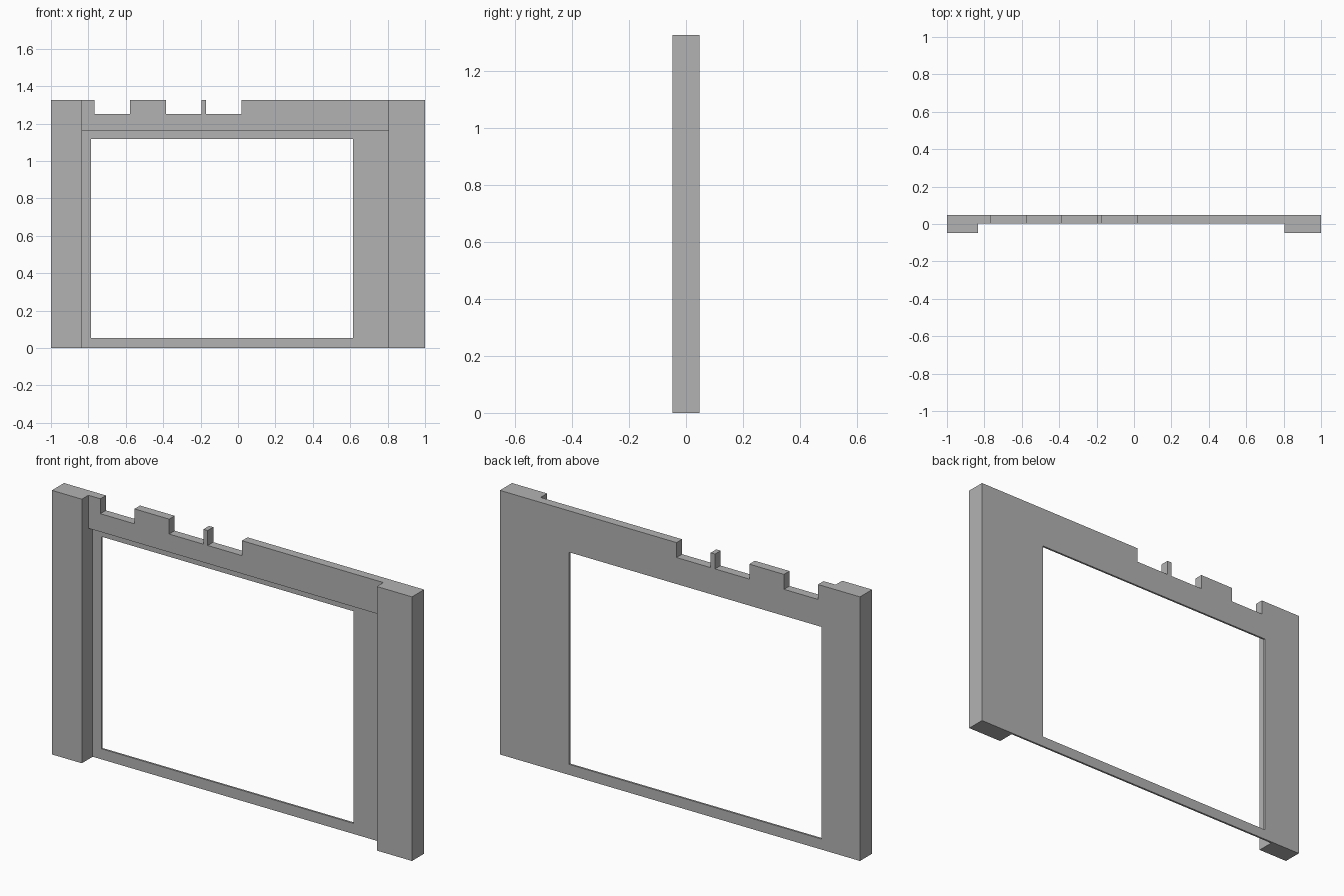
import bpy
import bmesh

cube = bpy.data.objects.get("Cube")
if cube:
    bpy.data.objects.remove(cube, do_unlink=True)

grey = bpy.data.materials.new("plain grey")
grey.use_nodes = True
colour = (0.45, 0.45, 0.45, 1)
grey.diffuse_color = colour
grey.node_tree.nodes["Principled BSDF"].inputs["Base Color"].default_value = colour

HEIGHT = 1.326
BACK, FRONT = 0.048, -0.048
LEFT, RIGHT = 0.805, -0.834     # inner edges of the posts
BAR_BOTTOM = 1.16


def rect(x0, x1, z0, z1):
    return [(x0, z0), (x1, z0), (x1, z1), (x0, z1)]


def panel(name, outline, front, hole=None):
    """Extrude a front outline, optionally with a four-sided hole, to the back plane."""
    bm = bmesh.new()
    outer = [bm.verts.new((x, front, z)) for x, z in outline]
    if hole:
        inner = [bm.verts.new((x, front, z)) for x, z in hole]
        for i in range(4):
            j = (i + 1) % 4
            bm.faces.new((outer[i], outer[j], inner[j], inner[i]))
    else:
        bm.faces.new(outer)
    result = bmesh.ops.extrude_face_region(bm, geom=bm.faces[:], use_keep_orig=True)
    moved = [v for v in result["geom"] if isinstance(v, bmesh.types.BMVert)]
    bmesh.ops.translate(bm, verts=moved, vec=(0, BACK - front, 0))
    bmesh.ops.recalc_face_normals(bm, faces=bm.faces[:])
    mesh = bpy.data.meshes.new(name)
    bm.to_mesh(mesh)
    bm.free()
    mesh.materials.append(grey)
    obj = bpy.data.objects.new(name, mesh)
    bpy.context.collection.objects.link(obj)
    return obj


# Thick side posts
panel("right_post", rect(-1, RIGHT, 0, HEIGHT), FRONT)
panel("left_post", rect(LEFT, 1, 0, HEIGHT), FRONT)

# Top bar with three square notches
NOTCH_FLOOR = 1.251
notches = [(-0.767, -0.578), (-0.385, -0.195), (-0.171, 0.019)]
bar = [(LEFT, HEIGHT), (LEFT, BAR_BOTTOM), (RIGHT, BAR_BOTTOM), (RIGHT, HEIGHT)]
for a, b in notches:
    bar += [(a, HEIGHT), (a, NOTCH_FLOOR), (b, NOTCH_FLOOR), (b, HEIGHT)]
panel("notched_top_bar", bar, 0.004)

# Thin back plate with the large off-centre opening
panel("back_plate", rect(RIGHT, LEFT, 0, BAR_BOTTOM), 0.038,
      hole=rect(-0.786, 0.615, 0.053, 1.118))
